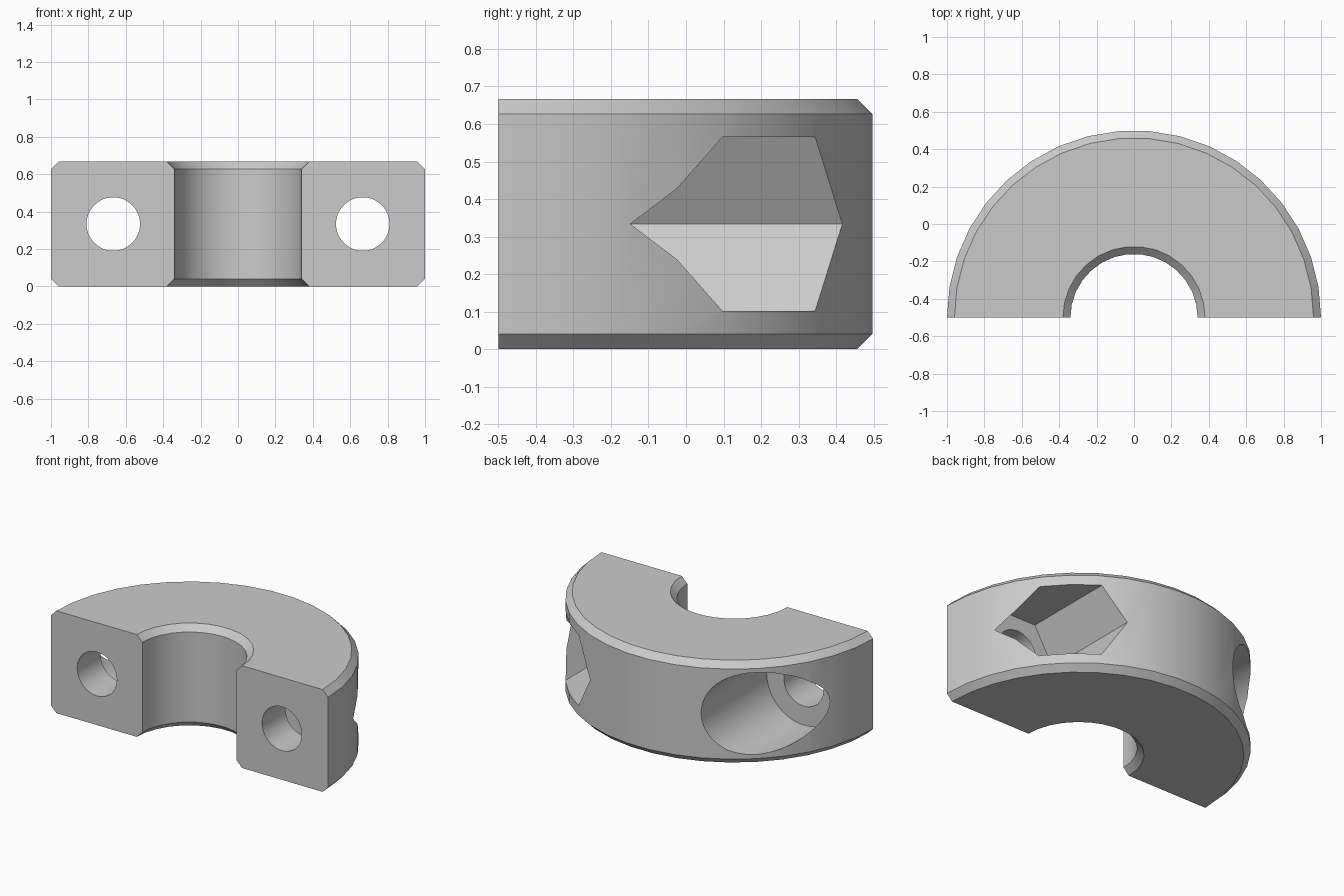
import bpy
import bmesh
from math import cos, sin, pi, radians
from mathutils import Matrix

cube = bpy.data.objects.get("Cube")
if cube:
    bpy.data.objects.remove(cube, do_unlink=True)

HEIGHT = 0.667
CHAMFER = 0.04
FRONT = -0.5          # plane of the split face
BOLT_X = 0.667
MID_Z = HEIGHT / 2
SEAT_Y = -0.26        # floor of the bolt head and nut pockets

steel = bpy.data.materials.new("plain_grey")
steel.use_nodes = True
steel.diffuse_color = (0.6, 0.6, 0.6, 1)
steel.node_tree.nodes["Principled BSDF"].inputs["Base Color"].default_value = (0.6, 0.6, 0.6, 1)


def make_object(name, bm):
    bmesh.ops.recalc_face_normals(bm, faces=bm.faces)
    mesh = bpy.data.meshes.new(name)
    bm.to_mesh(mesh)
    bm.free()
    mesh.materials.append(steel)
    obj = bpy.data.objects.new(name, mesh)
    bpy.context.collection.objects.link(obj)
    return obj


def half_drum(name, profile, segments, overhang=0):
    """Stack half-circle outlines of (radius, z); overhang extends past the split face."""
    bm = bmesh.new()
    rings = []
    for r, z in profile:
        pts = [(r * cos(pi * i / segments), FRONT + r * sin(pi * i / segments))
               for i in range(segments + 1)]
        if overhang:
            pts += [(-r, FRONT - overhang), (r, FRONT - overhang)]
        rings.append([bm.verts.new((x, y, z)) for x, y in pts])
    n = len(rings[0])
    for low, high in zip(rings, rings[1:]):
        for i in range(n - 1):
            bm.faces.new((low[i], low[i + 1], high[i + 1], high[i]))
    # flat closing side as one face
    if overhang:
        for low, high in zip(rings, rings[1:]):
            bm.faces.new((low[-1], low[0], high[0], high[-1]))
    else:
        bm.faces.new([r[0] for r in rings] + [r[-1] for r in reversed(rings)])
    bm.faces.new(rings[0])
    bm.faces.new(rings[-1])
    return make_object(name, bm)


def bolt_cutter(name, x, radius, sides, y0, y1):
    """Prism along y, with a corner pointing along x."""
    bm = bmesh.new()
    bmesh.ops.create_cone(bm, cap_ends=True, segments=sides, radius1=radius,
                          radius2=radius, depth=y1 - y0)
    spin = Matrix.Rotation(radians(90), 4, 'Z')
    tilt = Matrix.Rotation(radians(90), 4, 'X')
    move = Matrix.Translation((x, (y0 + y1) / 2, MID_Z))
    bmesh.ops.transform(bm, matrix=move @ tilt @ spin, verts=bm.verts)
    return make_object(name, bm)


# Chamfered half ring body
collar = half_drum("half_collar", [
    (1 - CHAMFER, 0), (1, CHAMFER), (1, HEIGHT - CHAMFER), (1 - CHAMFER, HEIGHT)], 19)

# Shaft bore with flared ends
cutters = [half_drum("bore_cutter", [
    (0.42, -CHAMFER), (0.34, CHAMFER), (0.34, HEIGHT - CHAMFER),
    (0.42, HEIGHT + CHAMFER)], 15, overhang=0.1)]

# Bolt holes, round head pocket on the right, hex nut pocket on the left
for side in (-1, 1):
    cutters.append(bolt_cutter("hole_cutter", side * BOLT_X, 0.143, 48, -0.7, 0.7))
cutters.append(bolt_cutter("head_cutter", -BOLT_X, 0.267, 48, SEAT_Y, 0.8))
cutters.append(bolt_cutter("nut_cutter", BOLT_X, 0.267, 6, SEAT_Y, 0.8))

bpy.ops.object.select_all(action='DESELECT')
bpy.context.view_layer.objects.active = collar
collar.select_set(True)
for cutter in cutters:
    cutter.hide_render = True
    mod = collar.modifiers.new("cut", 'BOOLEAN')
    mod.operation = 'DIFFERENCE'
    mod.solver = 'EXACT'
    mod.object = cutter
    bpy.ops.object.modifier_apply(modifier=mod.name)
    bpy.data.objects.remove(cutter, do_unlink=True)

bpy.ops.object.shade_smooth_by_angle(angle=radians(30))
